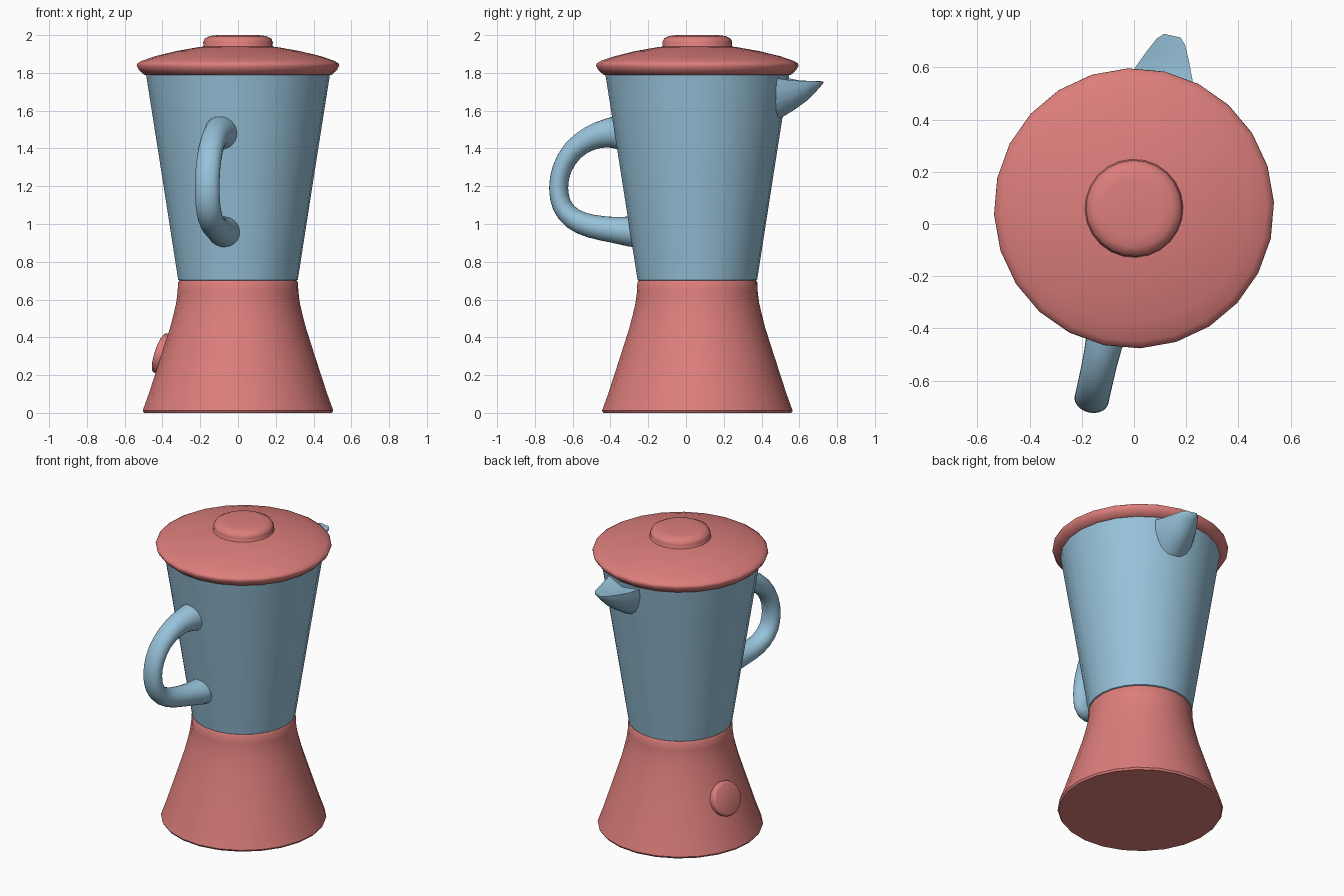
import bpy, bmesh, math
from mathutils import Vector, Matrix

if "Cube" in bpy.data.objects:
    bpy.data.objects.remove(bpy.data.objects["Cube"])

CY = 0.06                     # body axis sits slightly behind the origin
TURN = math.radians(-12.5)    # whole blender is turned a little about z


def material(name, rgb):
    m = bpy.data.materials.new(name)
    m.diffuse_color = (*rgb, 1)
    m.use_nodes = True
    m.node_tree.nodes["Principled BSDF"].inputs["Base Color"].default_value = m.diffuse_color
    return m


RED = material("soft red", (0.72, 0.21, 0.20))
BLUE = material("light blue", (0.31, 0.54, 0.70))
PLACE = Matrix.Translation((0, CY, 0)) @ Matrix.Rotation(TURN, 4, 'Z')


def loft(name, rings, mat, place=PLACE, angle=40, subdiv=0):
    """Skin a list of equal-length closed rings and cap both ends."""
    bm = bmesh.new()
    vs = [[bm.verts.new(p) for p in ring] for ring in rings]
    n = len(vs[0])
    for a, b in zip(vs, vs[1:]):
        for i in range(n):
            bm.faces.new((a[i], a[(i + 1) % n], b[(i + 1) % n], b[i]))
    bm.faces.new(vs[0])
    bm.faces.new(vs[-1])
    bmesh.ops.recalc_face_normals(bm, faces=bm.faces)
    bm.transform(place)
    me = bpy.data.meshes.new(name)
    bm.to_mesh(me)
    bm.free()
    me.materials.append(mat)
    ob = bpy.data.objects.new(name, me)
    bpy.context.collection.objects.link(ob)
    if subdiv:
        ob.modifiers.new("Smooth", 'SUBSURF').levels = subdiv
        ob.modifiers["Smooth"].render_levels = subdiv
    bpy.ops.object.select_all(action='DESELECT')
    bpy.context.view_layer.objects.active = ob
    ob.select_set(True)
    bpy.ops.object.shade_smooth_by_angle(angle=math.radians(angle))
    return ob


def lathe(name, profile, mat, n=24, **kw):
    """Turn a (radius, height) profile round the z axis."""
    rings = [[(r * math.cos(2 * math.pi * i / n), r * math.sin(2 * math.pi * i / n), z)
              for i in range(n)] for r, z in profile]
    return loft(name, rings, mat, **kw)


# Motor base, flaring to the floor
lathe("base", [(0.498, 0), (0.505, 0.012), (0.473, 0.10), (0.408, 0.30), (0.360, 0.45),
               (0.342, 0.52), (0.328, 0.58), (0.320, 0.64), (0.318, 0.69), (0.311, 0.70)], RED)

# Jug
lathe("jug", [(0.310, 0.70), (0.317, 0.704), (0.402, 1.25), (0.487, 1.79)], BLUE)

# Lid with rounded rim
lathe("lid", [(0.480, 1.787), (0.497, 1.79), (0.522, 1.812), (0.537, 1.838), (0.533, 1.850),
              (0.510, 1.864), (0.440, 1.888), (0.330, 1.915), (0.200, 1.938), (0.10, 1.942)],
      RED, angle=50)

# Lid knob
lathe("lid_knob", [(0.195, 1.930), (0.183, 1.945), (0.185, 1.962), (0.176, 1.982),
                   (0.150, 1.995), (0.110, 2.0)], RED, angle=50)

# Control button lying on the sloping side of the base
tilt = math.atan2(0.16, 0.5)
button_place = (PLACE @ Matrix.Translation((-0.400, 0, 0.31))
                @ Matrix.Rotation(-(math.pi / 2 - tilt), 4, 'Y'))
lathe("button", [(0.108, -0.03), (0.110, 0.018), (0.106, 0.028), (0.095, 0.033)], RED,
      place=button_place, angle=50)

# Handle: oval tube along a path of (distance from axis, height, half thickness, half width)
path = [(0.34, 1.480, 0.100, 0.100), (0.43, 1.485, 0.092, 0.092), (0.49, 1.483, 0.077, 0.076),
        (0.58, 1.460, 0.066, 0.068), (0.68, 1.395, 0.058, 0.067), (0.742, 1.290, 0.052, 0.067),
        (0.757, 1.190, 0.051, 0.067), (0.742, 1.095, 0.054, 0.067), (0.68, 1.023, 0.060, 0.067),
        (0.58, 0.985, 0.064, 0.068), (0.45, 0.968, 0.068, 0.072), (0.37, 0.960, 0.082, 0.088),
        (0.27, 0.955, 0.090, 0.095)]
rings = []
for k, (r, z, t, w) in enumerate(path):
    p, q = path[max(k - 1, 0)], path[min(k + 1, len(path) - 1)]
    d = Vector((q[0] - p[0], q[1] - p[1])).normalized()
    ring = []
    for i in range(12):
        a = 2 * math.pi * i / 12
        c, s = t * 1.03 * math.cos(a), w * 1.03 * math.sin(a)
        ring.append((s, -(r - d.y * c), z + d.x * c))
    rings.append(ring)
loft("handle", rings, BLUE, angle=60, subdiv=1)

# Pouring spout: trough-shaped sections of (distance, half width, top, bottom)
rings = []
for r, w, top, bottom in [(0.40, 0.150, 1.775, 1.53), (0.46, 0.137, 1.772, 1.565),
                          (0.53, 0.112, 1.760, 1.607), (0.60, 0.082, 1.757, 1.657),
                          (0.655, 0.055, 1.756, 1.715), (0.678, 0.032, 1.754, 1.742)]:
    ring = []
    for i in range(11):
        a = math.pi * i / 10
        ring.append((w * math.cos(a), r, top - (top - bottom) * math.sin(a)))
    ring.append((0, r, top - 0.12 * (top - bottom)))   # slight dip in the top
    rings.append(ring)
loft("spout", rings, BLUE, angle=45)
